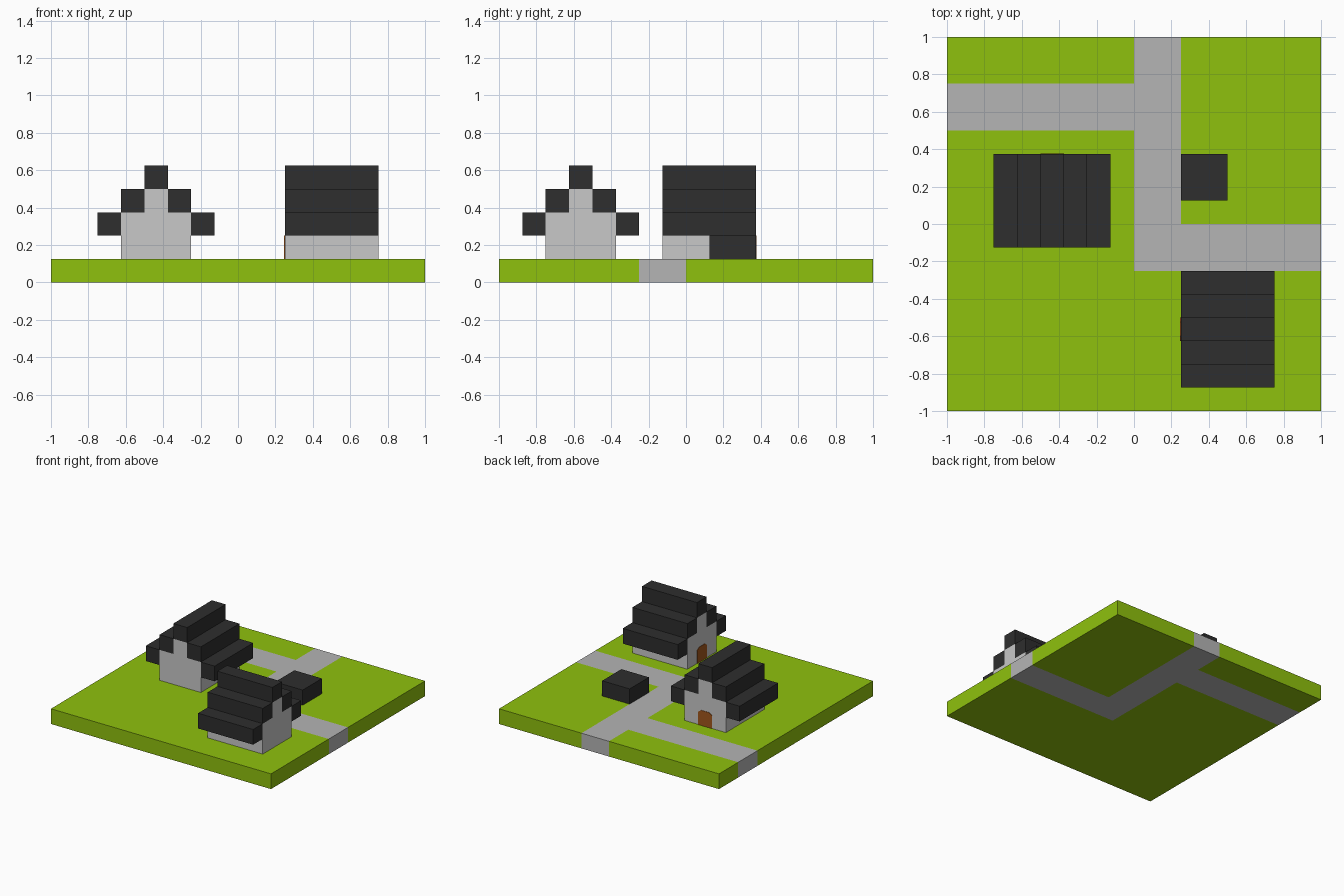
import bpy, bmesh, math
from mathutils import Matrix, Vector

cube = bpy.data.objects.get("Cube")
if cube:
    bpy.data.objects.remove(cube, do_unlink=True)

U = 0.125  # one block


def material(name, r, g, b):
    col = [(c / 255 / 12.92 if c < 11 else ((c / 255 + 0.055) / 1.055) ** 2.4) for c in (r, g, b)] + [1]
    m = bpy.data.materials.new(name)
    m.use_nodes = True
    m.diffuse_color = col
    m.node_tree.nodes["Principled BSDF"].inputs["Base Color"].default_value = col
    return m


GRASS = material("grass green", 143, 193, 13)
PATH = material("path grey", 181, 181, 181)
WALL = material("wall light grey", 200, 200, 200)
ROOF = material("roof charcoal", 46, 46, 46)
DOOR = material("door brown", 160, 86, 28)


def finish(name, bm, mats, matrix=Matrix()):
    bmesh.ops.recalc_face_normals(bm, faces=bm.faces[:])
    me = bpy.data.meshes.new(name)
    bm.to_mesh(me)
    bm.free()
    for m in mats:
        me.materials.append(m)
    ob = bpy.data.objects.new(name, me)
    ob.matrix_world = matrix
    bpy.context.collection.objects.link(ob)
    return ob


def box_mesh(lo, hi):
    lo, hi = Vector(lo), Vector(hi)
    bm = bmesh.new()
    bmesh.ops.create_cube(bm, size=1, matrix=Matrix.Translation((lo + hi) / 2) @ Matrix.Diagonal((*(hi - lo), 1)))
    return bm


def prism(name, profile, y0, y1, mat, matrix):
    """Extrude an x-z profile along y."""
    bm = bmesh.new()
    face = bm.faces.new([bm.verts.new((x, y0, z)) for x, z in profile])
    ext = bmesh.ops.extrude_face_region(bm, geom=[face])
    bmesh.ops.translate(bm, vec=(0, y1 - y0, 0), verts=[v for v in ext["geom"] if isinstance(v, bmesh.types.BMVert)])
    return finish(name, bm, [mat], matrix)


# Ground slab, cut along the path edges and coloured by region
bm = box_mesh((-1, -1, 0), (1, 1, U))
cuts = [((x, 0, 0), (1, 0, 0)) for x in (0, 0.25)] + [((0, y, 0), (0, 1, 0)) for y in (-0.25, 0, 0.5, 0.75)]
for co, no in cuts:
    bmesh.ops.bisect_plane(bm, geom=bm.verts[:] + bm.edges[:] + bm.faces[:], plane_co=co, plane_no=no)
for f in bm.faces:
    x, y, _ = f.calc_center_median()
    main = 0 < x < 0.25 and y > -0.25
    east = x > 0.25 and -0.25 < y < 0
    west = x < 0 and 0.5 < y < 0.75
    f.material_index = int(main or east or west)
finish("ground", bm, [GRASS, PATH])


def house(prefix, x, y, angle):
    """Ridge runs along local y, door on the local +y gable."""
    m = Matrix.Translation((x, y, U)) @ Matrix.Rotation(angle, 4, "Z")
    half = 2 * U
    # Stepped gable walls
    right = [(1.5, 0), (1.5, 2), (0.5, 2), (0.5, 3)]
    profile = right + [(-px, pz) for px, pz in reversed(right)]
    prism(prefix + "_walls", [(px * U, pz * U) for px, pz in profile], -half, half, WALL, m)
    # Stepped roof beams
    beams = {"ridge": (0, 3), "left_mid": (1, 2), "right_mid": (-1, 2), "left_eave": (2, 1), "right_eave": (-2, 1)}
    for name, (i, k) in beams.items():
        bm = box_mesh(((i - 0.5) * U, -half, k * U), ((i + 0.5) * U, half, (k + 1) * U))
        finish(prefix + "_roof_" + name, bm, [ROOF], m)
    # Door plate with clipped top corners
    door = [(-0.5, 0), (0.5, 0), (0.5, 0.85), (0.3, 1), (-0.3, 1), (-0.5, 0.85)]
    prism(prefix + "_door", [(px * U, pz * U) for px, pz in door], half - 0.002, half + 0.003, DOOR, m)


house("west_house", -0.4375, 0.125, 0)
house("south_house", 0.5, -0.5625, math.pi / 2)

# Dark well block beside the path
finish("well_block", box_mesh((0.25, 0.125, U), (0.5, 0.375, 2 * U)), [ROOF])
